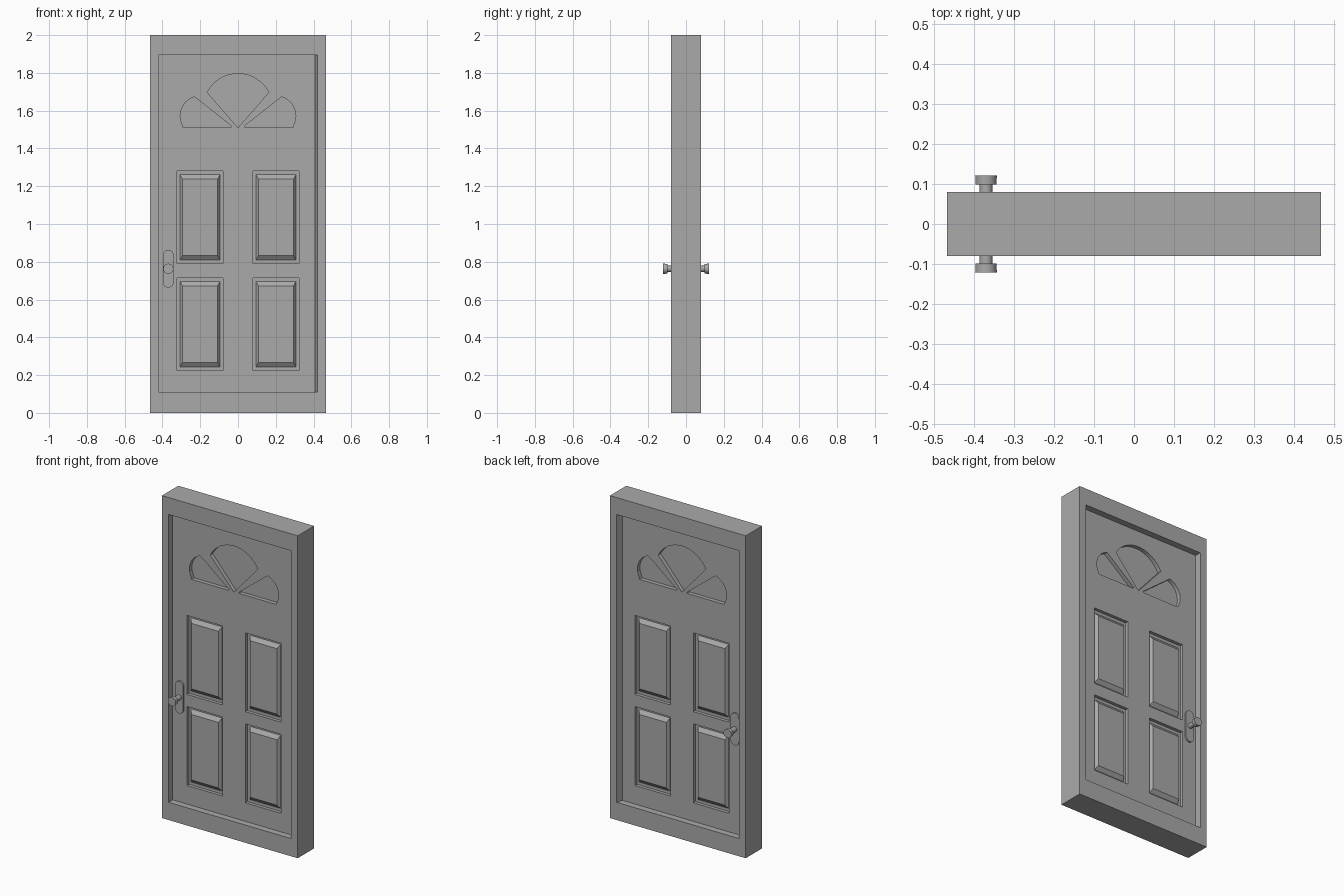
import bpy, bmesh, math

if "Cube" in bpy.data.objects:
    bpy.data.objects.remove(bpy.data.objects["Cube"])

grey = bpy.data.materials.new("grey paint")
grey.diffuse_color = (0.4, 0.4, 0.4, 1)
grey.use_nodes = True
grey.node_tree.nodes["Principled BSDF"].inputs["Base Color"].default_value = grey.diffuse_color

FACE = 0.08        # frame half depth
LEAF = 0.04        # leaf half thickness
PANELS = [(x, z) for x in (-0.201, 0.201) for z in (0.47, 1.035)]


def loft(bm, rings, closed=False):
    """Skin rings of (x, z) points placed at depth y; cap the ends or close the loop."""
    loops = [[bm.verts.new((x, y, z)) for x, z in pts] for y, pts in rings]
    n = len(loops[0])
    pairs = list(zip(loops, loops[1:] + loops[:1])) if closed else list(zip(loops, loops[1:]))
    for a, b in pairs:
        for i in range(n):
            j = (i + 1) % n
            bm.faces.new((a[i], a[j], b[j], b[i]))
    if not closed:
        bm.faces.new(loops[0])
        bm.faces.new(loops[-1])


def finish(name, bm, smooth=False):
    bmesh.ops.recalc_face_normals(bm, faces=bm.faces)
    mesh = bpy.data.meshes.new(name)
    bm.to_mesh(mesh)
    bm.free()
    mesh.materials.append(grey)
    obj = bpy.data.objects.new(name, mesh)
    bpy.context.collection.objects.link(obj)
    if smooth:
        bpy.ops.object.select_all(action='DESELECT')
        obj.select_set(True)
        bpy.context.view_layer.objects.active = obj
        bpy.ops.object.shade_smooth_by_angle(angle=math.radians(30))
    return obj


def rect(x0, x1, z0, z1):
    return [(x0, z0), (x1, z0), (x1, z1), (x0, z1)]


def box_at(cx, cz, hw, hh):
    return rect(cx - hw, cx + hw, cz - hh, cz + hh)


def arc(cx, cz, r, a0, a1, n):
    return [(cx + r * math.cos(math.radians(a0 + (a1 - a0) * i / n)),
             cz + r * math.sin(math.radians(a0 + (a1 - a0) * i / n))) for i in range(n + 1)]


# Frame: one closed ring section, hinge-side jamb slopes towards the leaf
outer = rect(-0.466, 0.466, 0, 2)
mouth = rect(-0.42, 0.42, 0.11, 1.895)
throat = rect(-0.42, 0.407, 0.11, 1.895)
bm = bmesh.new()
loft(bm, [(FACE, outer), (-FACE, outer), (-FACE, mouth), (-LEAF, throat),
          (LEAF, throat), (FACE, mouth)], closed=True)
finish("door_frame", bm)

# Fan recess outlines: one middle wedge and two side wedges
middle = [(0, 1.51)] + arc(0, 1.612, 0.184, 27.5, 152.5, 16)
side = [(0.037, 1.512), (0.29, 1.512)] + arc(0.2, 1.572, 0.106, -10, 73, 8) + [(0.033, 1.518)]
fans = [middle, side, [(-x, z) for x, z in side]]

# Cutters for the fan and panel recesses on both faces
bm = bmesh.new()
for s in (-1, 1):
    for pts in fans:
        loft(bm, [(s * (LEAF - 0.025), pts), (s * (LEAF + 0.02), pts)])
    for cx, cz in PANELS:
        pts = box_at(cx, cz, 0.122, 0.245)
        loft(bm, [(s * (LEAF - 0.02), pts), (s * (LEAF + 0.02), pts)])
cutter = finish("recess_cutter", bm)
cutter.hide_render = True

# Door leaf with the recesses cut out
bm = bmesh.new()
loft(bm, [(-LEAF, throat), (LEAF, throat)])
leaf = finish("door_leaf", bm)
mod = leaf.modifiers.new("recesses", 'BOOLEAN')
mod.operation = 'DIFFERENCE'
mod.solver = 'EXACT'
mod.object = cutter
bpy.context.view_layer.objects.active = leaf
bpy.ops.object.modifier_apply(modifier=mod.name)
bpy.data.objects.remove(cutter)

# Raised panels with sloping edges, both faces
bm = bmesh.new()
for s in (-1, 1):
    for cx, cz in PANELS:
        loft(bm, [(s * (LEAF - 0.021), box_at(cx, cz, 0.107, 0.228)),
                  (s * (LEAF - 0.002), box_at(cx, cz, 0.093, 0.203))])
finish("raised_panels", bm)

# Handles: rounded back plate, neck and knob on each face
KX, KZ = -0.369, 0.763
plate = arc(KX, KZ + 0.072, 0.028, 0, 180, 12) + arc(KX, KZ - 0.072, 0.028, 180, 360, 12)
for s, label in ((-1, "front"), (1, "back")):
    bm = bmesh.new()
    loft(bm, [(s * (LEAF - 0.002), plate), (s * (LEAF + 0.01), plate)])
    finish(label + "_handle_plate", bm, True)
    bm = bmesh.new()
    ring = lambda r: arc(KX, KZ, r, 0, 348.75, 31)
    loft(bm, [(s * (LEAF + 0.005), ring(0.016)), (s * 0.099, ring(0.016)),
              (s * 0.099, ring(0.026)), (s * 0.1215, ring(0.027))])
    finish(label + "_knob", bm, True)
